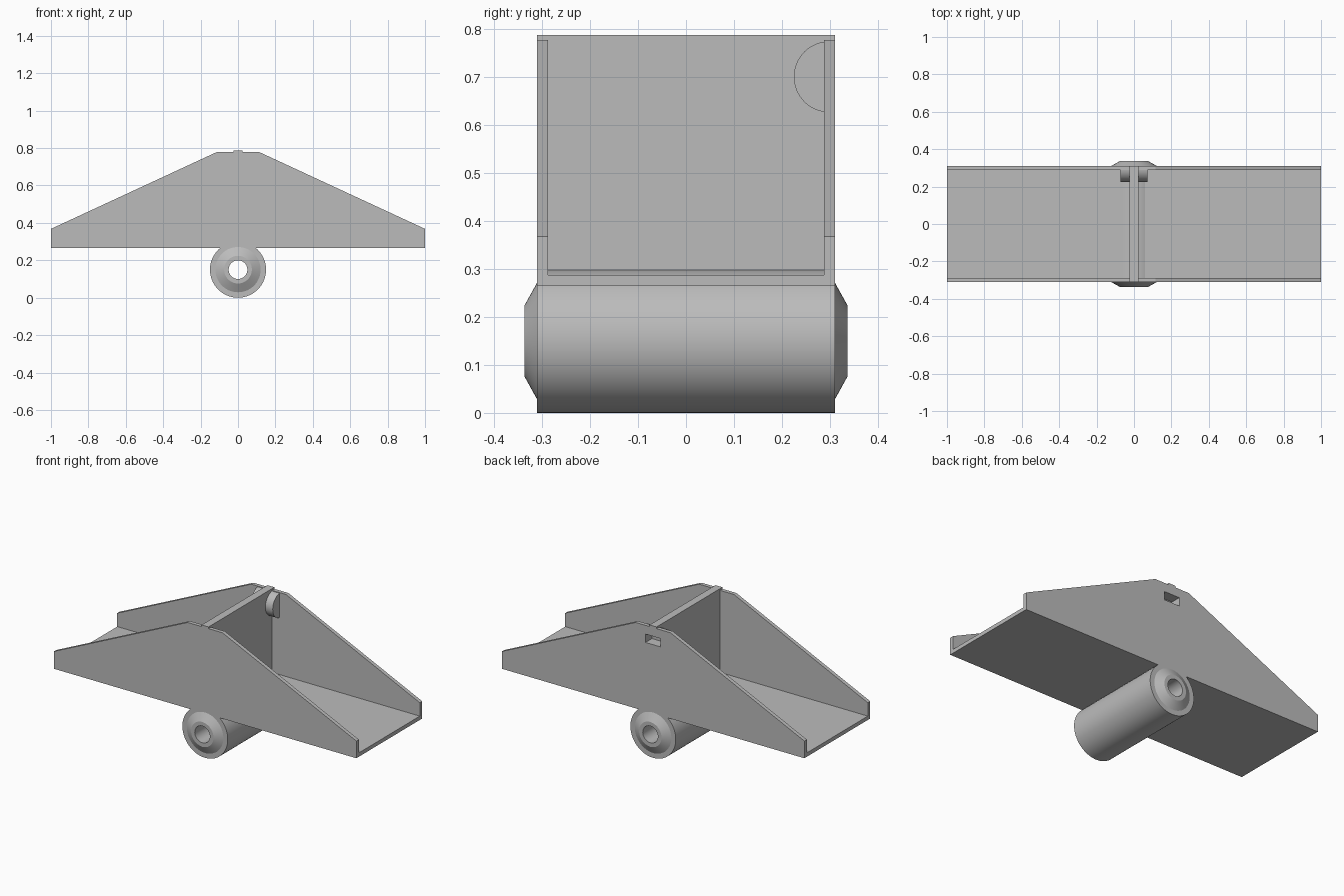
import bpy, bmesh, math
from mathutils import Vector

cube = bpy.data.objects.get("Cube")
if cube:
    bpy.data.objects.remove(cube, do_unlink=True)

grey = bpy.data.materials.new("light grey plastic")
grey.use_nodes = True
colour = (0.5, 0.5, 0.5, 1)
grey.diffuse_color = colour
grey.node_tree.nodes["Principled BSDF"].inputs["Base Color"].default_value = colour


def finish(name, bm):
    bmesh.ops.recalc_face_normals(bm, faces=bm.faces)
    mesh = bpy.data.meshes.new(name)
    bm.to_mesh(mesh)
    bm.free()
    mesh.materials.append(grey)
    obj = bpy.data.objects.new(name, mesh)
    bpy.context.collection.objects.link(obj)
    return obj


def prism(name, points, offset):
    """Extrude a flat outline along the offset vector."""
    bm = bmesh.new()
    face = bm.faces.new([bm.verts.new(p) for p in points])
    ext = bmesh.ops.extrude_face_region(bm, geom=[face], use_keep_orig=True)
    verts = [g for g in ext["geom"] if isinstance(g, bmesh.types.BMVert)]
    bmesh.ops.translate(bm, verts=verts, vec=Vector(offset))
    return finish(name, bm)


def box(name, x, y, z):
    outline = [(x[0], y[0], z[0]), (x[1], y[0], z[0]),
               (x[1], y[1], z[0]), (x[0], y[1], z[0])]
    return prism(name, outline, (0, 0, z[1] - z[0]))


def smooth(obj):
    bpy.ops.object.select_all(action='DESELECT')
    obj.select_set(True)
    bpy.context.view_layer.objects.active = obj
    bpy.ops.object.shade_smooth_by_angle(angle=math.radians(25))


WIDTH, INNER, BASE = 0.311, 0.288, 0.265

# Side walls with sloping shoulders
right_half = [(1, BASE), (1, 0.368), (0.115, 0.778)]
outline = right_half + [(-x, z) for x, z in reversed(right_half)]
front_wall = prism("front_wall", [(x, -WIDTH, z) for x, z in outline], (0, WIDTH - INNER, 0))
back_wall = prism("back_wall", [(x, INNER, z) for x, z in outline], (0, WIDTH - INNER, 0))

# Floor and central divider
box("floor", (-1, 1), (-INNER, INNER), (BASE, 0.288))
divider = box("divider", (-0.023, 0.023), (-WIDTH, WIDTH), (0.288, 0.788))

# Half-round magnet housing on the back wall
arc = [math.pi * i / 32 for i in range(33)]
housing = prism("magnet_housing",
                [(-0.072, 0.299 - 0.074 * math.sin(a), 0.701 + 0.074 * math.cos(a)) for a in arc],
                (0.144, 0, 0))

# Rectangular pocket open to the back
cutter = box("pocket_cutter", (-0.05, 0.05), (0.25, 0.4), (0.676, 0.726))
cutter.hide_render = True
for part in (back_wall, divider, housing):
    cut = part.modifiers.new("pocket", 'BOOLEAN')
    cut.object = cutter
    cut.operation = 'DIFFERENCE'
    cut.solver = 'EXACT'
    bpy.context.view_layer.objects.active = part
    bpy.ops.object.modifier_apply(modifier="pocket")
bpy.data.objects.remove(cutter, do_unlink=True)
smooth(housing)

# Pivot barrel: a turned profile with stepped conical ends and a bore
half = [(0.05, 0.337), (0.074, 0.337), (0.121, WIDTH), (0.15, WIDTH)]
profile = half + [(r, -y) for r, y in reversed(half)]
bm = bmesh.new()
STEPS = 64
rings = []
for i in range(STEPS):
    a = math.tau * i / STEPS
    rings.append([bm.verts.new((r * math.cos(a), y, 0.15 + r * math.sin(a))) for r, y in profile])
for i in range(STEPS):
    a, b = rings[i], rings[(i + 1) % STEPS]
    for j in range(len(profile)):
        k = (j + 1) % len(profile)
        bm.faces.new((a[j], a[k], b[k], b[j]))
smooth(finish("pivot_barrel", bm))
